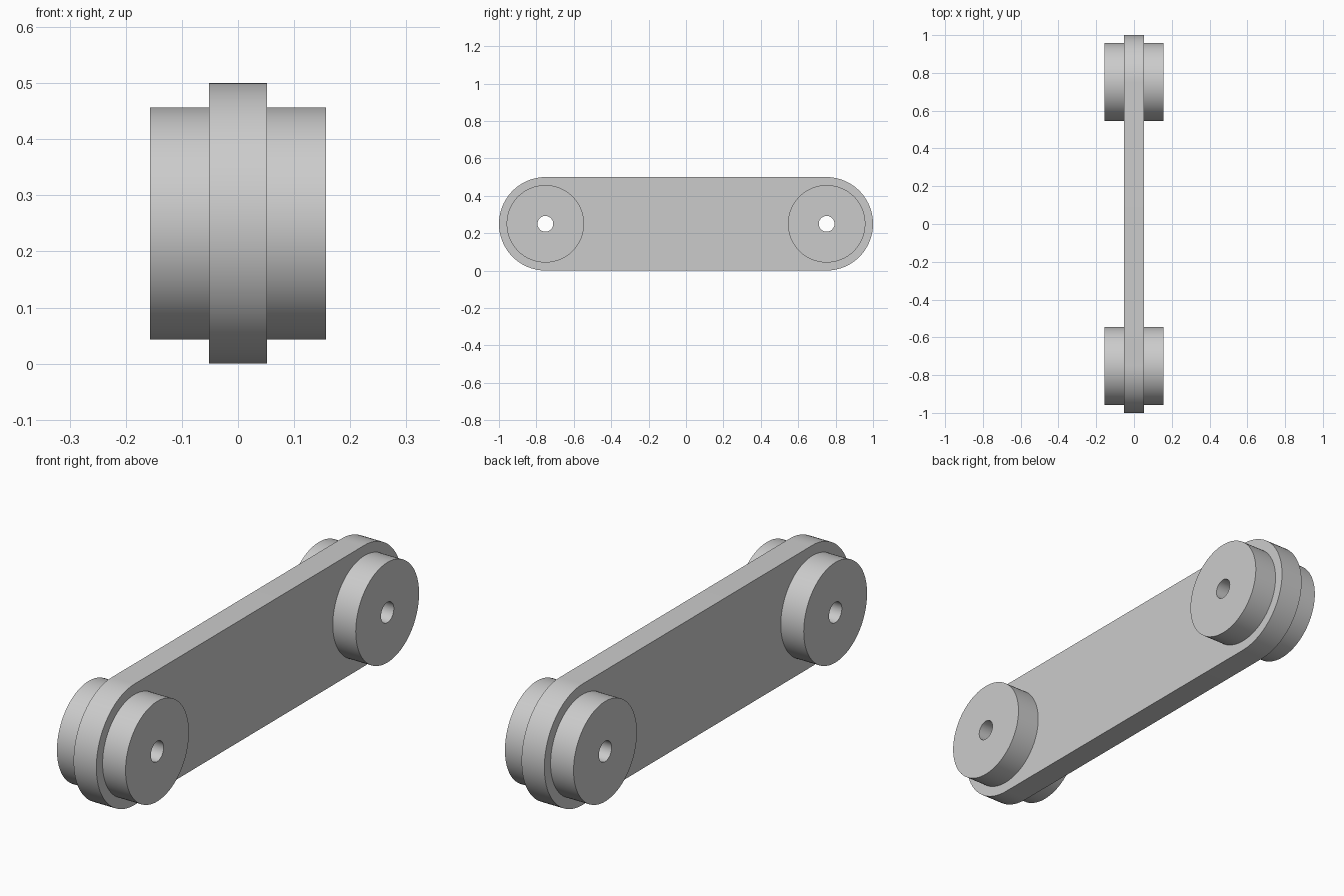
import bpy
import bmesh
from math import pi, cos, sin, radians

cube = bpy.data.objects.get("Cube")
if cube:
    bpy.data.objects.remove(cube, do_unlink=True)

MID_Z = 0.25           # height of the bore axis
BORE_Y = 0.752         # distance of each bore from the centre
BORE_R = 0.042
BOSS_R = 0.207
PLATE_HALF = 0.052     # half thickness of the plate
BOSS_OUT = 0.157       # outer face of the bosses

grey = bpy.data.materials.new("light grey metal")
grey.use_nodes = True
colour = (0.6, 0.6, 0.6, 1)
grey.diffuse_color = colour
grey.node_tree.nodes["Principled BSDF"].inputs["Base Color"].default_value = colour


def arc(cy, r, start, end, steps):
    """Points along an arc in the side plane."""
    return [(cy + r * cos(start + (end - start) * i / steps),
             MID_Z + r * sin(start + (end - start) * i / steps))
            for i in range(steps + 1)]


def circle(cy, r, steps):
    return arc(cy, r, 0, 2 * pi, steps)[:-1]


def extrude_outline(name, loops, x, half):
    """Fill closed loops (inner ones become holes) and thicken along x."""
    curve = bpy.data.curves.new(name, 'CURVE')
    curve.dimensions = '2D'
    curve.fill_mode = 'BOTH'
    curve.extrude = half
    for loop in loops:
        spline = curve.splines.new('POLY')
        spline.points.add(len(loop) - 1)
        for point, (u, v) in zip(spline.points, loop):
            point.co = (u, v, 0, 1)
        spline.use_cyclic_u = True
    obj = bpy.data.objects.new(name, curve)
    bpy.context.collection.objects.link(obj)
    obj.location.x = x
    obj.rotation_euler = (radians(90), 0, radians(90))
    bpy.ops.object.select_all(action='DESELECT')
    obj.select_set(True)
    bpy.context.view_layer.objects.active = obj
    bpy.ops.object.convert(target='MESH')
    obj = bpy.context.object
    obj.name = name
    # Weld caps to walls so the shell is closed
    bm = bmesh.new()
    bm.from_mesh(obj.data)
    bmesh.ops.remove_doubles(bm, verts=bm.verts, dist=0.0001)
    bmesh.ops.recalc_face_normals(bm, faces=bm.faces)
    bm.to_mesh(obj.data)
    bm.free()
    obj.data.materials.clear()
    obj.data.materials.append(grey)
    bpy.ops.object.shade_smooth_by_angle(angle=radians(30))
    return obj


# Link plate: rounded ends with a bore through each
end_y = 1 - MID_Z
outline = (arc(end_y, MID_Z, -pi / 2, pi / 2, 48)
           + arc(-end_y, MID_Z, pi / 2, 3 * pi / 2, 48))
bores = [circle(s * BORE_Y, BORE_R, 48) for s in (-1, 1)]
extrude_outline("link_plate", [outline] + bores, 0, PLATE_HALF)

# Round bosses on both sides of each end
boss_half = (BOSS_OUT - PLATE_HALF) / 2
boss_x = (BOSS_OUT + PLATE_HALF) / 2
for end, sy in (("front", -1), ("back", 1)):
    for side, sx in (("right", -1), ("left", 1)):
        rings = [circle(sy * BORE_Y, r, 96 if r == BOSS_R else 48)
                 for r in (BOSS_R, BORE_R)]
        extrude_outline(f"{end}_{side}_boss", rings, sx * boss_x, boss_half)
